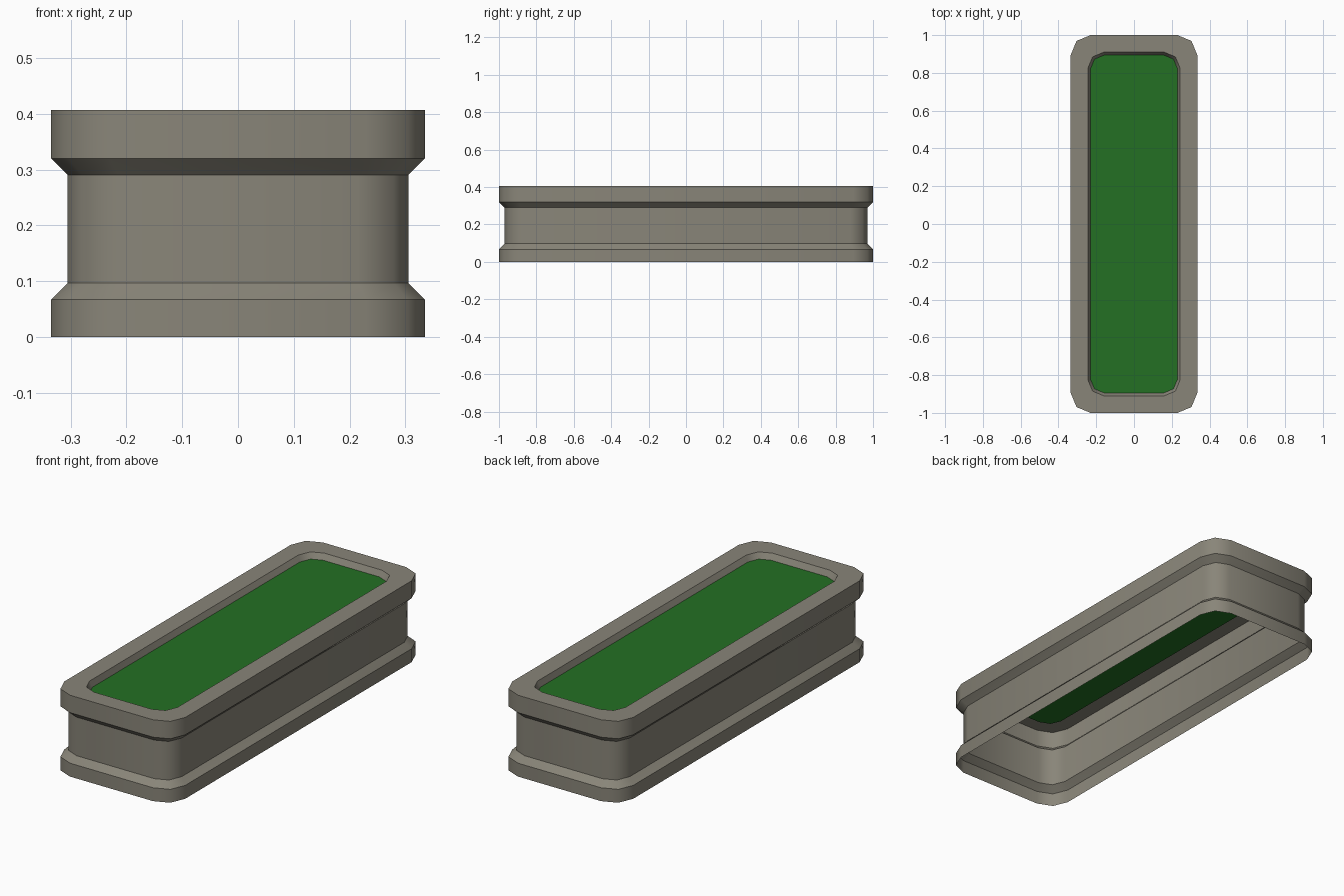
import bpy, bmesh, math

if "Cube" in bpy.data.objects:
    bpy.data.objects.remove(bpy.data.objects["Cube"])


def material(name, rgb):
    m = bpy.data.materials.new(name)
    m.diffuse_color = (*rgb, 1)
    m.use_nodes = True
    m.node_tree.nodes["Principled BSDF"].inputs["Base Color"].default_value = m.diffuse_color
    return m


stone = material("weathered stone", (0.25, 0.235, 0.19))
green = material("grass green", (0.017, 0.16, 0.017))


def ring(bm, hx, hy, r, z, steps=2):
    """Rounded rectangle loop with a two-segment corner."""
    verts = []
    for q, (sx, sy) in enumerate([(1, 1), (-1, 1), (-1, -1), (1, -1)]):
        for i in range(steps + 1):
            a = math.pi / 2 * (q + i / steps)
            verts.append(bm.verts.new((sx * (hx - r) + r * math.cos(a),
                                       sy * (hy - r) + r * math.sin(a), z)))
    return verts


def finish(bm, name, mat):
    me = bpy.data.meshes.new(name)
    bm.to_mesh(me)
    bm.free()
    me.materials.append(mat)
    ob = bpy.data.objects.new(name, me)
    bpy.context.collection.objects.link(ob)
    return ob


# Planter shell: half width, half length, corner radius, height
profile = [
    (0.335, 1.00, 0.105, 0.0),     # foot
    (0.335, 1.00, 0.105, 0.067),
    (0.305, 0.97, 0.09, 0.097),    # recessed wall
    (0.305, 0.97, 0.09, 0.29),
    (0.335, 1.00, 0.105, 0.32),    # rim
    (0.335, 1.00, 0.105, 0.407),
    (0.244, 0.91, 0.085, 0.407),   # inner lip
    (0.231, 0.895, 0.075, 0.378),
]
bm = bmesh.new()
rings = [ring(bm, *p) for p in profile]
n = len(rings[0])
for lo, hi in zip(rings, rings[1:]):
    for i in range(n):
        j = (i + 1) % n
        bm.faces.new((lo[i], lo[j], hi[j], hi[i])).smooth = True
# Horizontal profile edges stay crisp, corners stay smooth
for e in bm.edges:
    a, b = e.verts
    if abs(a.co.z - b.co.z) < 1e-5:
        e.smooth = False
finish(bm, "planter_shell", stone)

# Grass bed
bm = bmesh.new()
bm.faces.new(ring(bm, *profile[-1]))
finish(bm, "grass_bed", green)
